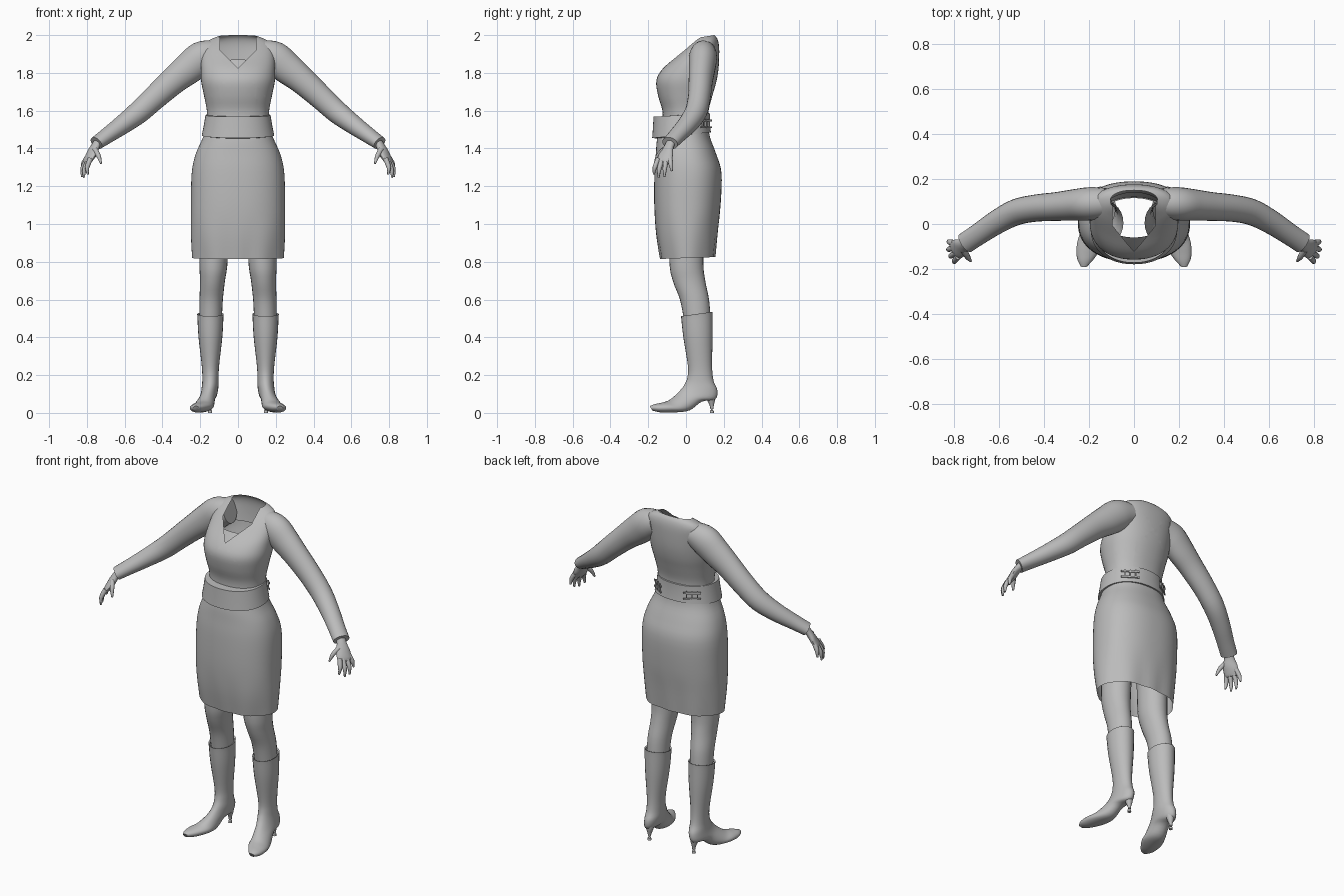
import bpy, bmesh, math
from mathutils import Vector

cube = bpy.data.objects.get("Cube")
if cube:
    bpy.data.objects.remove(cube)

grey = bpy.data.materials.new("plain grey")
grey.use_nodes = True
grey.diffuse_color = (0.5, 0.5, 0.5, 1)
grey.node_tree.nodes["Principled BSDF"].inputs["Base Color"].default_value = (0.5, 0.5, 0.5, 1)


def finish(name, bm, mirror=False, angle=40):
    """Turn a bmesh into a smooth shaded, optionally mirrored object."""
    bmesh.ops.recalc_face_normals(bm, faces=bm.faces)
    mesh = bpy.data.meshes.new(name)
    bm.to_mesh(mesh)
    bm.free()
    mesh.materials.append(grey)
    ob = bpy.data.objects.new(name, mesh)
    bpy.context.collection.objects.link(ob)
    if mirror:
        ob.modifiers.new("Mirror", 'MIRROR').use_mirror_merge = False
    bpy.ops.object.select_all(action='DESELECT')
    ob.select_set(True)
    bpy.context.view_layer.objects.active = ob
    bpy.ops.object.shade_smooth_by_angle(angle=math.radians(angle))
    return ob


def smooth_rows(rows, steps):
    """Catmull-Rom interpolation of rows of numbers."""
    out = []
    for i in range(len(rows) - 1):
        a, b, c, d = (rows[min(max(i + k, 0), len(rows) - 1)] for k in (-1, 0, 1, 2))
        for s in range(steps):
            t = s / steps
            out.append([0.5 * (2 * q + (r - p) * t + (2 * p - 5 * q + 4 * r - u) * t * t
                               + (3 * q - p - 3 * r + u) * t ** 3)
                        for p, q, r, u in zip(a, b, c, d)])
    return out + [list(rows[-1])]


def skin(frames, n, caps, power=1.0):
    """Join elliptical rings given as (centre, half axis, half axis)."""
    bm = bmesh.new()
    rings = []
    for mid, u, v in frames:
        ring = []
        for k in range(n):
            c, s = math.cos(math.tau * k / n), math.sin(math.tau * k / n)
            c = math.copysign(abs(c) ** power, c)
            s = math.copysign(abs(s) ** power, s)
            ring.append(bm.verts.new(mid + u * c + v * s))
        rings.append(ring)
    for lo, hi in zip(rings, rings[1:]):
        for k in range(n):
            bm.faces.new((lo[k], lo[(k + 1) % n], hi[(k + 1) % n], hi[k]))
    if caps[0]:
        bm.faces.new(rings[0])
    if caps[1]:
        bm.faces.new(rings[-1])
    return bm


def body(rows, caps=(False, False), n=32, steps=4, power=1.0):
    """Rows: centre x, half width, front (y, z), back (y, z)."""
    frames = []
    for x, w, yf, zf, yb, zb in smooth_rows(rows, steps):
        front, back = Vector((x, yf, zf)), Vector((x, yb, zb))
        frames.append(((front + back) / 2, Vector((w, 0, 0)), (back - front) / 2))
    return skin(frames, n, caps, power)


def tube(rows, caps=(True, True), n=16, steps=4):
    """Rows: centre x, y, z, horizontal radius, other radius."""
    rows = smooth_rows(rows, steps)
    pts = [Vector(r[:3]) for r in rows]
    frames = []
    for i, r in enumerate(rows):
        t = (pts[min(i + 1, len(pts) - 1)] - pts[max(i - 1, 0)]).normalized()
        side = t.cross(Vector((0, 0, 1))).normalized()
        frames.append((pts[i], side * r[3], t.cross(side) * r[4]))
    return skin(frames, n, caps)


# Blouse body, with a V neckline cut out of the front
bm = body([(0, .165, -.125, 1.52, .12, 1.52), (0, .165, -.125, 1.6, .12, 1.6),
           (0, .18, -.148, 1.68, .14, 1.68), (0, .195, -.157, 1.76, .16, 1.75),
           (0, .197, -.125, 1.82, .172, 1.82), (0, .195, -.06, 1.88, .176, 1.9),
           (0, .185, -.005, 1.93, .174, 1.95), (0, .155, .03, 1.96, .165, 1.982),
           (0, .105, .055, 1.985, .15, 2.0)], n=48, power=.9)
v_bottom, v_side = 1.825, .095
planes = [((s * v_side, 0, 0), (1, 0, 0)) for s in (-1, 1)]
planes += [((0, 0, v_bottom), (s, 0, 1)) for s in (-1, 1)]
for co, no in planes:
    bmesh.ops.bisect_plane(bm, geom=bm.verts[:] + bm.edges[:] + bm.faces[:], plane_co=co, plane_no=no)


def in_neckline(face):
    c = face.calc_center_median()
    return abs(c.x) < v_side and c.z > v_bottom + abs(c.x) and c.y < .09


bmesh.ops.delete(bm, geom=[f for f in bm.faces if in_neckline(f)], context='FACES')
finish("blouse_body", bm, angle=60)

# Undershirt showing in the neckline
finish("undershirt", body([(0, .175, -.14, 1.74, .14, 1.74), (0, .175, -.105, 1.81, .15, 1.8),
                           (0, .16, -.06, 1.87, .155, 1.84)]), angle=60)

# Sleeves with a slightly flared cuff
finish("sleeve", tube([(.12, .095, 1.905, .065, .07), (.19, .09, 1.88, .074, .088),
                       (.26, .085, 1.825, .07, .084), (.34, .078, 1.76, .064, .073),
                       (.44, .07, 1.67, .06, .065), (.525, .052, 1.592, .058, .06),
                       (.61, .008, 1.527, .053, .051), (.69, -.045, 1.47, .048, .042),
                       (.75, -.085, 1.428, .047, .036)], n=24), mirror=True)

# Hands
finish("palm", tube([(.735, -.075, 1.44, .028, .022), (.756, -.09, 1.41, .028, .02),
                     (.775, -.105, 1.37, .042, .02), (.795, -.116, 1.335, .043, .016),
                     (.799, -.118, 1.32, .034, .01)]), mirror=True)
fingers = {
    "index_finger": ((.782, -.146, 1.345), (.798, -.165, 1.3), (.795, -.17, 1.262)),
    "middle_finger": ((.79, -.126, 1.34), (.813, -.142, 1.29), (.815, -.145, 1.245)),
    "ring_finger": ((.798, -.105, 1.34), (.822, -.112, 1.295), (.826, -.114, 1.25)),
    "little_finger": ((.8, -.085, 1.35), (.82, -.08, 1.315), (.825, -.075, 1.28)),
    "thumb": ((.758, -.115, 1.395), (.738, -.148, 1.36), (.725, -.165, 1.32)),
}
for name, (a, b, c) in fingers.items():
    finish(name, tube([(*a, .014, .014), (*b, .012, .012), (*c, .005, .005)], n=10), mirror=True)

# Skirt with a softly rippled hem, open below
bm = body([(0, .165, -.135, 1.53, .118, 1.53), (0, .187, -.153, 1.45, .127, 1.46),
           (0, .224, -.16, 1.37, .16, 1.37), (0, .245, -.167, 1.27, .188, 1.27),
           (0, .249, -.168, 1.1, .183, 1.1), (0, .247, -.157, .95, .166, .95),
           (0, .238, -.135, .815, .153, .825)], n=64, power=.87)
for v in bm.verts:
    drop = max(0, 1.05 - v.co.z) / .24
    wave = 1 + .022 * drop * math.cos(8 * math.atan2(v.co.y, v.co.x))
    v.co.x *= wave
    v.co.y *= wave
finish("skirt", bm, angle=60)

# Wide belt, tilted up towards the back
belt_rows = [(0, .158, -.12, 1.57, .115, 1.588), (0, .172, -.172, 1.568, .127, 1.585),
             (0, .181, -.175, 1.51, .126, 1.535), (0, .192, -.179, 1.455, .132, 1.485),
             (0, .17, -.14, 1.452, .115, 1.485)]
finish("belt", body(belt_rows, steps=1, n=48, power=.92), angle=35)

# Buckled straps at the back of the belt
bm = bmesh.new()
buckle_parts = [((s * .03, 0, 0), (.006, .008, .05)) for s in (-1, 0, 1)]
buckle_parts += [((0, 0, h), (.1, .006, .01)) for h in (-.02, .015)]
for pos, size in buckle_parts:
    made = bmesh.ops.create_cube(bm, size=1)["verts"]
    for v in made:
        v.co = Vector([p + a * b for p, a, b in zip(pos, v.co, size)])
straps = finish("belt_buckle", bm, mirror=False)
straps.location = (.115, .106, 1.532)
straps.rotation_euler.z = math.radians(-34)
other = straps.copy()
other.name = "belt_buckle_right"
other.location.x *= -1
other.rotation_euler.z *= -1
bpy.context.collection.objects.link(other)

# Legs
finish("leg", body([(.125, .078, -.09, 1.05, .1, 1.05), (.13, .075, -.088, .8, .092, .8),
                    (.135, .066, -.07, .7, .102, .7), (.142, .062, -.032, .6, .122, .6),
                    (.145, .06, -.012, .5, .13, .5)], n=24), mirror=True)

# Boots, with the pointed toes turned out
boot = [(.146, .062, -.018, .505, .133, .53), (.146, .07, -.026, .512, .141, .535),
        (.146, .069, -.025, .498, .141, .52), (.146, .063, -.014, .4, .141, .4),
        (.146, .046, .01, .25, .138, .25), (.146, .043, .008, .19, .146, .17),
        (.148, .044, -.008, .15, .166, .12), (.155, .044, -.03, .12, .155, .072),
        (.165, .044, -.06, .09, .085, .06), (.18, .053, -.092, .066, .02, .014),
        (.196, .057, -.125, .055, -.05, .003), (.214, .04, -.165, .046, -.13, .002),
        (.222, .016, -.192, .036, -.178, .012)]
finish("boot", body(boot, caps=(False, True), n=24), mirror=True, angle=60)
finish("boot_heel", tube([(.149, .13, .1, .03, .028), (.148, .134, .065, .02, .02),
                          (.148, .137, .03, .009, .009), (.148, .137, 0, .011, .011)], n=12),
       mirror=True)
